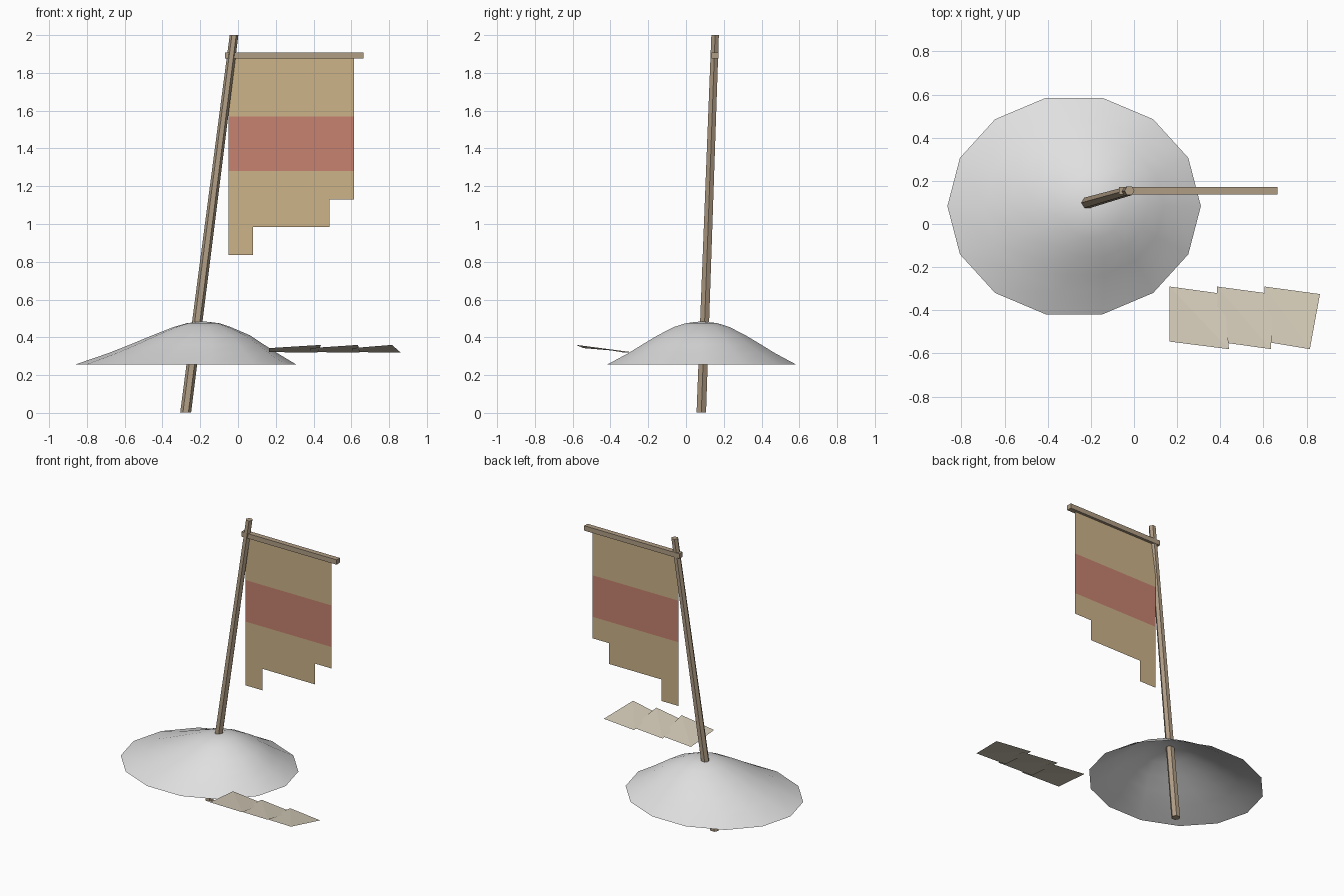
import bpy, math
from mathutils import Vector

cube = bpy.data.objects.get("Cube")
if cube:
    bpy.data.objects.remove(cube, do_unlink=True)


def material(name, rgb):
    lin = [((c / 255 + 0.055) / 1.055) ** 2.4 for c in rgb]
    m = bpy.data.materials.new(name)
    m.use_nodes = True
    m.diffuse_color = (*lin, 1)
    bsdf = m.node_tree.nodes["Principled BSDF"]
    bsdf.inputs["Base Color"].default_value = (*lin, 1)
    bsdf.inputs["Roughness"].default_value = 0.9
    return m


wood = material("weathered wood", (176, 157, 133))
cloth = material("tan cloth", (204, 179, 137))
red = material("faded red", (199, 130, 112))
white = material("pale mound", (224, 224, 224))
paper = material("pale sheet", (213, 204, 185))


def build(name, verts, faces, *mats):
    mesh = bpy.data.meshes.new(name)
    mesh.from_pydata(verts, [], faces)
    for m in mats:
        mesh.materials.append(m)
    ob = bpy.data.objects.new(name, mesh)
    bpy.context.collection.objects.link(ob)
    return ob


def loft(rings, closed_ends):
    """Join equal-length rings, listed bottom to top, with quads."""
    n = len(rings[0])
    verts = [v for ring in rings for v in ring]
    faces = [(k * n + i, k * n + (i + 1) % n, (k + 1) * n + (i + 1) % n, (k + 1) * n + i)
             for k in range(len(rings) - 1) for i in range(n)]
    if closed_ends:
        faces += [tuple(reversed(range(n))), tuple(range(len(verts) - n, len(verts)))]
    return verts, faces


def ellipse(cx, cy, z, rx, ry, n):
    return [(cx + rx * math.cos(math.tau * i / n), cy + ry * math.sin(math.tau * i / n), z)
            for i in range(n)]


# Mound: open shell, each ring given as height, left x, right x, depth radius
SIDES = 14
profile = [(0.255, -0.865, 0.31, 0.515), (0.315, -0.69, 0.21, 0.40),
           (0.36, -0.575, 0.14, 0.325), (0.41, -0.455, 0.065, 0.24),
           (0.455, -0.34, -0.04, 0.15), (0.475, -0.27, -0.10, 0.085)]
verts, faces = loft([ellipse((a + b) / 2, 0.083, z, (b - a) / 2, ry, SIDES)
                     for z, a, b, ry in profile], False)
last = len(verts) - SIDES
verts.append((-0.185, 0.083, 0.485))
faces += [(last + i, last + (i + 1) % SIDES, len(verts) - 1) for i in range(SIDES)]
mound = build("mound", verts, faces, white)
mound.data.polygons.foreach_set("use_smooth", [True] * len(faces))

# Pole: leaning, slightly tapered hexagonal shaft
build("pole", *loft([ellipse(-0.277, 0.081, 0.003, 0.029, 0.029, 6),
                     ellipse(-0.021, 0.154, 2.0, 0.023, 0.023, 6)], True), wood)

# Crossbar
bpy.ops.mesh.primitive_cube_add(size=1, location=(0.298, 0.154, 1.892))
bar = bpy.context.object
bar.name = "crossbar"
bar.scale = (0.735, 0.036, 0.034)
bar.data.materials.append(wood)

# Banner: three hanging columns with stepped hems and a painted middle band
verts, faces = [], []
for x0, x1, hem in [(-0.05, 0.08, 0.835), (0.08, 0.485, 0.985), (0.485, 0.615, 1.13)]:
    levels = [hem, 1.28, 1.57, 1.88]
    for z0, z1 in zip(levels, levels[1:]):
        k = len(verts)
        verts += [(x0, 0.154, z0), (x1, 0.154, z0), (x1, 0.154, z1), (x0, 0.154, z1)]
        faces.append((k, k + 1, k + 2, k + 3))
banner = build("banner", verts, faces, cloth, red)
for p in banner.data.polygons:
    p.material_index = int(1.28 < p.center.z < 1.57)

# Overlapping loose sheets, each tilted up at its front right corner
for i, (x, front_x, back_x) in enumerate([(0.165, 0.44, 0.42), (0.385, 0.635, 0.645),
                                          (0.605, 0.815, 0.862)]):
    build(f"sheet_{i + 1}",
          [(x, -0.29, 0.322), (x, -0.545, 0.343), (front_x, -0.58, 0.36), (back_x, -0.325, 0.319)],
          [(0, 1, 2), (0, 2, 3)], paper)
